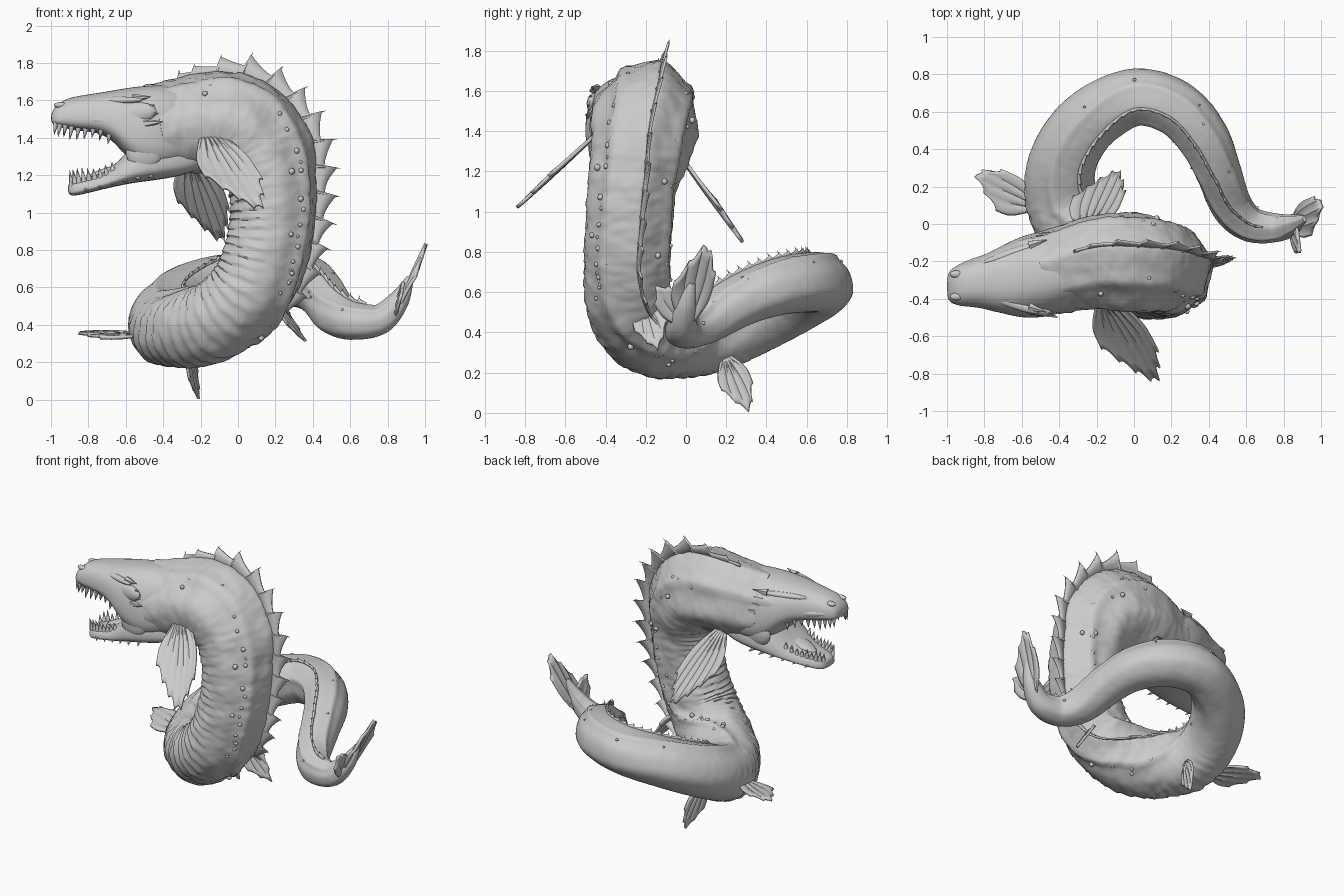
import bpy, bmesh, math, random
from mathutils import Vector, Matrix, noise

if "Cube" in bpy.data.objects:
    bpy.data.objects.remove(bpy.data.objects["Cube"])

random.seed(4)
V = Vector

# Spine control points (x, y, z, radius) and the direction of the back at each
SPINE = [(-.46, -.26, 1.44, .235), (-.2, -.2, 1.475, .265), (0, -.2, 1.46, .28), (.13, -.22, 1.33, .265),
         (.18, -.26, 1.15, .235), (.18, -.28, .95, .225), (.14, -.29, .75, .225), (.05, -.28, .56, .225),
         (-.12, -.2, .42, .225), (-.29, -.05, .38, .215), (-.39, .13, .39, .195), (-.38, .34, .47, .18),
         (-.24, .55, .565, .165), (0, .675, .635, .155), (.22, .62, .65, .15), (.37, .46, .625, .14),
         (.45, .28, .56, .127), (.52, .1, .46, .115), (.62, 0, .42, .1), (.76, -.02, .43, .08),
         (.86, 0, .53, .055), (.92, .03, .65, .02)]
BACK = [(0, .25, 1), (0, .3, 1), (.3, .3, 1), (.8, .2, .6), (1, .25, .1), (1, .25, 0), (1, .25, -.2),
        (.8, .5, -.3), (.4, .9, .1), (.5, .6, .5), (.6, 0, .8), (.5, -.2, .8), (.3, -.5, .8), (0, -.4, .9),
        (-.2, -.3, .9), (-.3, -.2, .9), (-.2, 0, 1), (0, 0, 1), (0, 0, 1), (-.1, 0, 1), (-.8, 0, .5), (-1, 0, .4)]
LAST = len(SPINE) - 1


def catmull(pts, u):
    i = min(int(u), LAST - 1)
    t = u - i
    a, b, c, d = (V(pts[max(0, min(LAST, i + k))]) for k in (-1, 0, 1, 2))
    return b + (c - a) * (t / 2) + (a * 2 - b * 5 + c * 4 - d) * (t * t / 2) + (b * 3 - a - c * 3 + d) * (t ** 3 / 2)


def frame(u):
    """Position, radius, tangent, back and side directions on the spine."""
    p = catmull(SPINE, u)
    t = (catmull(SPINE, min(LAST, u + .03)) - catmull(SPINE, max(0, u - .03))).xyz.normalized()
    d = catmull(BACK, u)
    d = (d - t * d.dot(t)).normalized()
    return p.xyz, p.w, t, d, t.cross(d)


def around(d, s, th, u):
    """Cross-section direction, pinched toward the back on the neck."""
    pinch = .2 * max(0, min(1, (5 - u) / 2))
    return d * math.cos(th) + s * math.sin(th) * (.96 - pinch * max(0, math.cos(th)))


def finish(name, bm, angle=50, solid=0, subsurf=0):
    bmesh.ops.recalc_face_normals(bm, faces=bm.faces)
    me = bpy.data.meshes.new(name)
    bm.to_mesh(me)
    bm.free()
    me.shade_smooth()
    me.set_sharp_from_angle(angle=math.radians(angle))
    ob = bpy.data.objects.new(name, me)
    bpy.context.collection.objects.link(ob)
    if solid:
        m = ob.modifiers.new("Solidify", 'SOLIDIFY')
        m.thickness, m.offset = solid, 0
    if subsurf:
        m = ob.modifiers.new("Subsurf", 'SUBSURF')
        m.levels = m.render_levels = subsurf


def skin(bm, rows, closed=True):
    """Bridge rows of points; closed rows become a capped tube."""
    rows = [[bm.verts.new(p) for p in r] for r in rows]
    n = len(rows[0])
    for a, b in zip(rows, rows[1:]):
        for j in range(n if closed else n - 1):
            k = (j + 1) % n
            bm.faces.new((a[j], a[k], b[k], b[j]))
    if closed:
        bm.faces.new(rows[0])
        bm.faces.new(rows[-1])


def spike(bm, base, direction, length, radius, seg=6):
    d = V(direction).normalized()
    m = Matrix.Translation(V(base) + d * length / 2) @ d.to_track_quat('Z', 'Y').to_matrix().to_4x4()
    bmesh.ops.create_cone(bm, cap_ends=True, segments=seg, radius1=radius, radius2=radius * .08,
                          depth=length, matrix=m)


def blob(bm, center, size, direction=(1, 0, 0), seg=16):
    q = V(direction).to_track_quat('X', 'Z').to_matrix().to_4x4()
    m = Matrix.Translation(V(center)) @ q @ Matrix.Diagonal((*size, 1))
    bmesh.ops.create_uvsphere(bm, u_segments=seg, v_segments=max(4, seg // 2), radius=1, matrix=m)


# Body: swept tube with side ridges, belly plates and rough hide
def relief(th, u, arc, p):
    a = abs(th)
    f = 1 + .075 * math.exp(-((a - .85) / .1) ** 2) - .035 * math.exp(-((a - 1.2) / .22) ** 2)
    f += .04 * math.exp(-(a / .15) ** 2) - .02 * math.exp(-((a - .45) / .2) ** 2)
    f += .05 * math.exp(-((a - 2.25) / .3) ** 2) * max(0, min(1, (u - 10) / 2))
    w = max(0, min(1, (a - 1.75) / .25)) * max(0, min(1, u - 3)) * max(0, min(1, 11 - u))
    f += w * (.045 * ((arc / .055 + .5 * math.cos(a)) % 1) - .02)
    return f + (.035 * noise.noise(p * 9) + .025 * noise.noise(p * 28)) * (1 if u < 10 else .35)


N, M = 420, 56
rows, arcs, arc, prev, edge, back_prev = [], [], 0, None, 0, None
for i in range(N + 1):
    u = LAST * i / N
    p, r, t, d, s = frame(u)
    arc += (p - prev).length if prev else 0
    edge += (p + d * r - back_prev).length if back_prev else 0
    prev, back_prev = p, p + d * r
    arcs.append(edge)
    ring = []
    for j in range(M):
        th = 2 * math.pi * j / M
        th = th - 2 * math.pi if th > math.pi else th
        o = around(d, s, th, u) * r
        ring.append(p + o * relief(th, u, arc, p + o))
    rows.append(ring)
bm = bmesh.new()
skin(bm, rows)
finish("body", bm)

# Dorsal sail: jagged web with a spine at every peak
sail, spines = [], bmesh.new()
cell = -1
for i in range(N * 3 + 1):
    u = LAST * i / (N * 3)
    if not .7 < u < 18.5:
        continue
    p, r, t, d, s = frame(u)
    big = max(0, min(1, (u - .5) / 1.2)) * max(0, min(1, (8.5 - u) / 4))
    H = .028 + .095 * big
    ph = arcs[i // 3] + (i % 3) / 3 * (arcs[min(N, i // 3 + 1)] - arcs[i // 3])
    ph /= .135 if u < 8.5 else .06
    h = H * (.45 + .55 * (1 - ph % 1) ** 1.8)
    if int(ph) != cell:
        cell = int(ph)
        spike(spines, p + d * r * .95, d + t * .25, H * 1.1 + .02, .007 + .007 * big)
    sail.append([p + d * r * .9, p + d * (r + h * .5) + t * h * .1, p + d * (r + h) + t * h * .25])
bm = bmesh.new()
skin(bm, sail, closed=False)
finish("dorsal_sail", bm, solid=.012)
finish("dorsal_spines", spines)


# Head lofts: stations of (x, z low, z high, half width)
def mid_y(x):
    return -.335 + (x + 1) * .13


SKULL = [(-1.0, 1.485, 1.525, .06), (-.98, 1.46, 1.57, .09), (-.92, 1.45, 1.61, .115), (-.85, 1.435, 1.625, .125),
         (-.75, 1.43, 1.64, .16), (-.66, 1.38, 1.655, .195), (-.58, 1.27, 1.67, .22), (-.45, 1.21, 1.685, .23),
         (-.32, 1.24, 1.68, .2), (-.2, 1.3, 1.64, .14)]
JAW = [(-.91, 1.105, 1.15, .04), (-.89, 1.085, 1.17, .08), (-.82, 1.1, 1.185, .11), (-.72, 1.125, 1.21, .145),
       (-.63, 1.145, 1.28, .18), (-.55, 1.16, 1.38, .205), (-.42, 1.175, 1.42, .205), (-.28, 1.2, 1.4, .17),
       (-.16, 1.25, 1.36, .1)]


def head_part(name, stations, power):
    rows = []
    for x, lo, hi, w in stations:
        ring = []
        for j in range(24):
            c, s = math.cos(j * math.pi / 12), math.sin(j * math.pi / 12)
            y = math.copysign(abs(c) ** power, c) * w * (1 - .2 * s)
            ring.append((x, mid_y(x) + y, (lo + hi) / 2 + math.copysign(abs(s) ** power, s) * (hi - lo) / 2))
        rows.append(ring)
    bm = bmesh.new()
    skin(bm, rows)
    finish(name, bm, 180, subsurf=2)


head_part("skull", SKULL, .75)
head_part("lower_jaw", JAW, .7)


def station(stations, x):
    for a, b in zip(stations, stations[1:]):
        if a[0] <= x <= b[0]:
            return V(a).lerp(V(b), (x - a[0]) / (b[0] - a[0]))


# Teeth on both jaws
for name, st, xs, col, sgn in (("upper_teeth", SKULL, (-.985, -.7), 1, -1), ("lower_teeth", JAW, (-.9, -.68), 2, 1)):
    bm = bmesh.new()
    for k in range(9):
        x = xs[0] + (xs[1] - xs[0]) * (k / 8) ** 1.25
        q = station(st, x)
        for side in (-1, 1):
            ln = random.uniform(.06, .09) * (1 - .05 * k)
            base = (x + .012, mid_y(x) + side * q[3] * .8, q[col] - sgn * .015)
            spike(bm, base, (-.15, side * .12, sgn), ln, .016, 8)
    finish(name, bm)

# Eyes, brows, cheeks, nostrils and chin barbs, mirrored across the head
eyes, lumps, barbs = bmesh.new(), bmesh.new(), bmesh.new()
for side in (-1, 1):
    def at(x, w, z):
        return V((x, mid_y(x) + side * w, z))
    blob(eyes, at(-.735, .14, 1.56), (.02, .014, .018))
    blob(lumps, at(-.66, .132, 1.6), (.16, .025, .02), (1, side * .35, .02))
    blob(lumps, at(-.8, .122, 1.5), (.16, .022, .025), (1, side * .3, -.1))
    blob(lumps, at(-.5, .18, 1.32), (.1, .035, .09))
    blob(lumps, at(-.56, .17, 1.53), (.13, .035, .06), (1, side * .25, .1))
    blob(lumps, at(-.95, .06, 1.575), (.035, .02, .016))
    for k in range(6):
        q = station(JAW, -.82 + k * .07)
        spike(barbs, at(q[0], q[3] * .85, q[1] + .03), (.5, side, -.4), .045, .015)
    for k in range(4):
        spike(barbs, at(-.56 + k * .02, .165 + .012 * k, 1.61 - .045 * k), (1, side * .3, .1), .1, .025)
finish("eyes", eyes)
finish("brow_and_cheek_lumps", lumps)
finish("cheek_barbs", barbs)

# Tongue
bm = bmesh.new()
blob(bm, (-.68, mid_y(-.7), 1.225), (.14, .06, .022), (1, 0, .3))
finish("tongue", bm)


# Fins: pointed fans of rays with a notched rim
def fin(name, root, tip, side, width, rays=6, lead=-.3, curl=0):
    root, tip, side = V(root), V(tip), V(side)
    axis = tip - root
    n = axis.normalized()
    side = (side - n * side.dot(n)).normalized()
    normal = n.cross(side)
    cols = []
    for j in range(rays * 4 + 1):
        v = -1 + j / (rays * 2)
        reach = 1 - .55 * (abs(v - lead) / (1 + abs(lead))) ** 1.3 - (0, .05, .08, .07)[j % 4]
        col = []
        for i in range(9):
            t = i / 8
            spread = width / 2 * (.3 + .7 * math.sin(math.pi / 2 * min(1, t * 1.4)))
            lift = (.008 * (1 - t * .6) if j % 4 == 0 else 0) + curl * t * t
            col.append(root + axis * t * reach + side * spread * (v - lead * t) + normal * lift)
        cols.append(col)
    bm = bmesh.new()
    skin(bm, cols, closed=False)
    finish(name, bm, 40, solid=.016)


fin("near_pectoral_fin", (-.16, -.41, 1.42), (.13, -.84, .99), (1, 0, 0), .27, 6, .2, .02)
fin("far_pectoral_fin", (-.26, -.03, 1.29), (-.08, .28, .82), (1, 0, 0), .25, 6, .2, -.02)
fin("coil_side_fin", (-.53, .1, .345), (-.86, .28, .36), (0, 1, .15), .21, 4, .2)
fin("coil_under_fin", (-.27, .2, .27), (-.21, .32, .0), (.3, 1, 0), .16, 4, .1)
fin("column_low_fin", (.19, -.2, .53), (.36, -.14, .31), (.3, 1, 0), .17, 4, 0)
fin("tail_fin_upper", (.85, .0, .45), (.985, .11, .86), (0, 1, 0), .19, 4, .2, -.03)
fin("tail_fin_lower", (.84, -.01, .45), (.89, -.15, .64), (0, 1, .3), .16, 3, -.2)

# Warts scattered along the flanks
bm = bmesh.new()
for k in range(110):
    u = random.uniform(.6, 18) if k % 2 else random.uniform(.6, 9)
    p, r, t, d, s = frame(u)
    th = random.choice((-1, 1)) * random.gauss(.92, .15)
    z = random.uniform(.008, .018) * (1 if u < 9 else .6)
    blob(bm, p + around(d, s, th, u) * r * .99, (z, z, z), seg=8)
finish("warts", bm)
